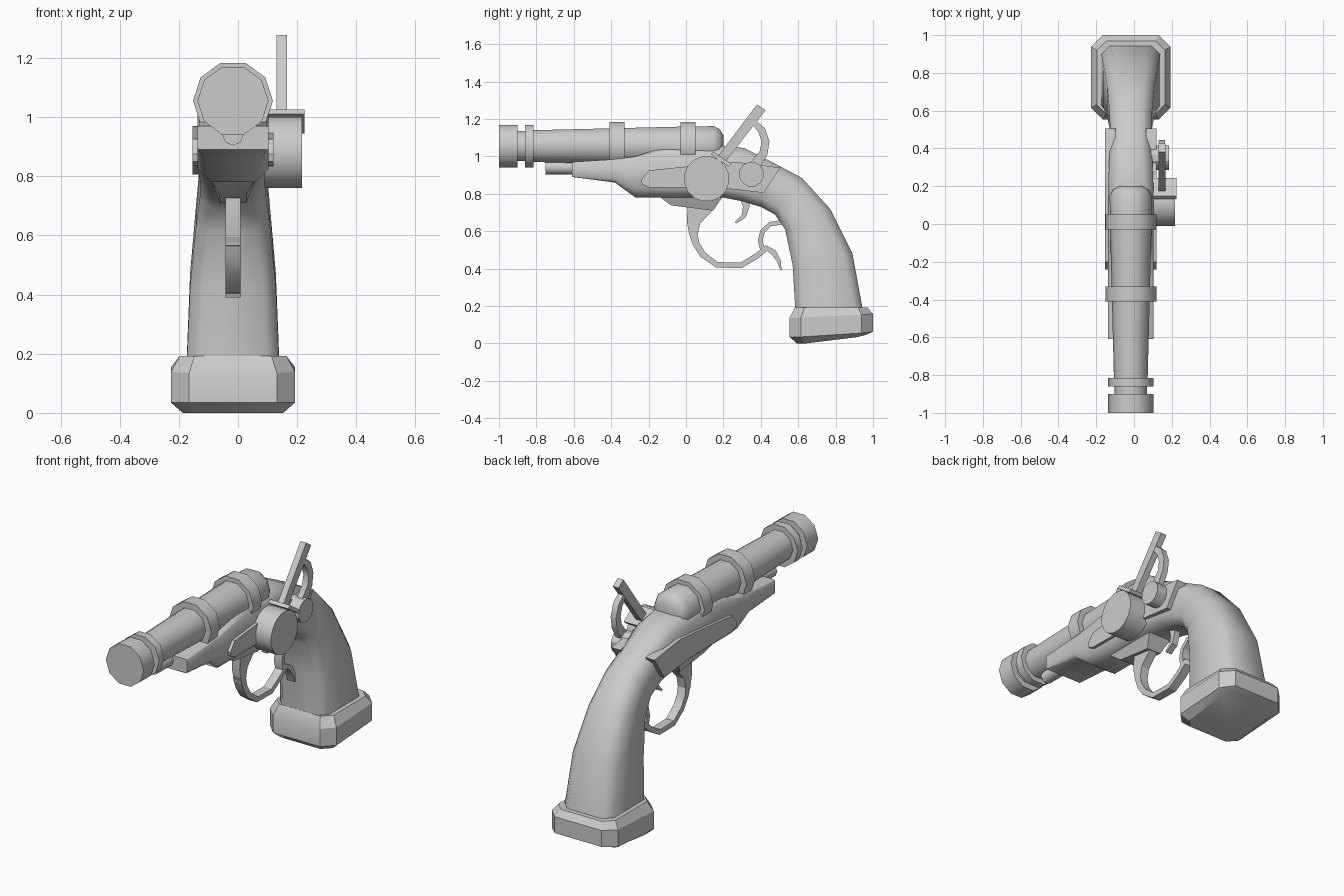
import bpy, bmesh, math
from mathutils import Vector

if "Cube" in bpy.data.objects:
    bpy.data.objects.remove(bpy.data.objects["Cube"])

CX = -0.017          # centre plane of the body
steel = bpy.data.materials.new("plain grey")
steel.diffuse_color = (0.6, 0.6, 0.6, 1)
steel.use_nodes = True
steel.node_tree.nodes["Principled BSDF"].inputs["Base Color"].default_value = steel.diffuse_color


def finish(name, bm, angle=30):
    bmesh.ops.recalc_face_normals(bm, faces=bm.faces)
    me = bpy.data.meshes.new(name)
    bm.to_mesh(me)
    bm.free()
    me.materials.append(steel)
    ob = bpy.data.objects.new(name, me)
    bpy.context.collection.objects.link(ob)
    bpy.ops.object.select_all(action='DESELECT')
    ob.select_set(True)
    bpy.context.view_layer.objects.active = ob
    bpy.ops.object.shade_smooth_by_angle(angle=math.radians(angle))
    return ob


def loft(name, rings, angle=30):
    """Skin closed rings of equal length and cap both ends."""
    bm = bmesh.new()
    vs = [[bm.verts.new(p) for p in r] for r in rings]
    n = len(vs[0])
    for a, b in zip(vs, vs[1:]):
        for i in range(n):
            j = (i + 1) % n
            bm.faces.new((a[i], a[j], b[j], b[i]))
    bm.faces.new(vs[0])
    bm.faces.new(vs[-1][::-1])
    return finish(name, bm, angle)


def lathe_y(name, profile, z, n=10, angle=37):
    """Turn (y, radius) pairs around a lengthwise axis."""
    ts = [2 * math.pi * i / n for i in range(n)]
    return loft(name, [[(CX + r * math.cos(t), y, z + r * math.sin(t)) for t in ts]
                       for y, r in profile], angle)


def plate(name, pts, x0, x1):
    """Extrude a (y, z) outline sideways."""
    return loft(name, [[(x, y, z) for y, z in pts] for x in (x0, x1)])


def disc(name, y, z, r, x0, x1, n):
    ts = [2 * math.pi * (i + 0.5) / n for i in range(n)]
    return plate(name, [(y + r * math.cos(t), z + r * math.sin(t)) for t in ts], x0, x1)


def strip(name, path, half_width, cx=CX):
    """Bent bar along (y, z, thickness) points."""
    rings = []
    for i, (y, z, t) in enumerate(path):
        a, b = path[max(i - 1, 0)], path[min(i + 1, len(path) - 1)]
        d = Vector((b[0] - a[0], b[1] - a[1])).normalized() * t / 2
        oy, oz = -d.y, d.x
        rings.append([(cx + s * half_width, y + k * oy, z + k * oz)
                      for s, k in ((-1, -1), (1, -1), (1, 1), (-1, 1))])
    return loft(name, rings)


# Barrel, muzzle rings and bands
BZ = 1.055
lathe_y("barrel", [(-0.83, .089), (0, .11), (.15, .112), (.18, .095), (.2, .06)], BZ, angle=50)
lathe_y("muzzle", [(-1, .12), (-.9, .12)], BZ)
lathe_y("muzzle_neck", [(-.91, .085), (-.85, .085)], BZ)
lathe_y("muzzle_ring", [(-.86, .12), (-.815, .12)], BZ)
for i, y in enumerate((-.41, -.03)):
    lathe_y(f"barrel_band_{i + 1}", [(y, .135), (y + .08, .135)], BZ)
lathe_y("ramrod", [(-.75, .036), (-.5, .036)], .94, n=8, angle=46)

# Stock and grip: top (y, z), bottom (y, z), half width, top and bottom chamfers
stations = [
    (-.61, .97, -.61, .89, .12, .005, .005),
    (-.38, .985, -.38, .86, .12, .005, .02),
    (-.27, 1.0, -.27, .78, .12, .01, .045),
    (-.11, 1.05, -.10, .78, .12, .03, .045),
    (.20, 1.055, .20, .78, .12, .045, .045),
    (.31, 1.045, .30, .76, .115, .05, .045),
    (.45, .975, .40, .73, .11, .05, .045),
    (.62, .885, .475, .69, .112, .05, .045),
    (.77, .72, .53, .61, .125, .05, .045),
    (.89, .48, .57, .42, .145, .05, .045),
    (.947, .17, .587, .14, .157, .045, .04),
]
rings = []
for ty, tz, by, bz, w, ct, cb in stations:
    top, bot = Vector((ty, tz)), Vector((by, bz))
    d = (bot - top).normalized()
    half = [(w - ct, top), (w, top + d * ct), (w, bot - d * cb), (w - cb, bot)]
    rings.append([(CX + x, p.x, p.y) for x, p in half] +
                 [(CX - x, p.x, p.y) for x, p in reversed(half)])
loft("stock_and_grip", rings, 46)

# Butt cap
def butt_ring(inset, height):
    hx, y0, y1, c = .21 - inset, .553 + inset, 1 - inset, .062 - inset * .4
    pts = [(hx, y0 + c), (hx, y1 - c), (hx - c, y1), (c - hx, y1),
           (-hx, y1 - c), (-hx, y0 + c), (c - hx, y0), (hx - c, y0)]
    return [(CX + x, y, height(y)) for x, y in pts]


loft("butt_cap", [
    butt_ring(.04, lambda y: max(0, .25 * (y - .78))),
    butt_ring(0, lambda y: .035 + max(0, .13 * (y - .78))),
    butt_ring(0, lambda y: .135 + .05 * (y - .55)),
    butt_ring(.03, lambda y: .193)])

# Side plates, mirrored
outline = [(-.24, .875), (-.2, .925), (.1, .955), (.27, .97), (.505, .94),
           (.415, .805), (.2, .83), (-.2, .835), (-.235, .85)]
for side, s in (("left", -1), ("right", 1)):
    plate(f"side_plate_{side}", outline, CX + s * .08, CX + s * .137)

# Lock on the right side: wheel, pan cover, cock
disc("lock_wheel", .11, .88, .122, .09, .217, 16)
plate("pan_cover", [(.132, 1.01), (.147, 1.025), (.243, .96), (.228, .945)], .10, .225)
disc("cock_pivot", .35, .905, .067, .09, .185, 12)
plate("cock_bar", [(.17, 1.0), (.21, .97), (.425, 1.247), (.38, 1.278)], .13, .166)
strip("cock_arm", [(.365, 1.18, .03), (.405, 1.14, .04), (.425, 1.08, .042),
                   (.415, 1.02, .045), (.375, .96, .055), (.35, .91, .06)], .017, .148)

# Trigger guard, its mount, and trigger
loft("guard_mount", [
    [(CX + s * w, y, z) for s, w, y, z in
     ((-1, .075, -.15, .79), (1, .075, -.15, .79), (1, .075, .2, .79), (-1, .075, .2, .79))],
    [(CX + s * .045, y, z) for s, y, z in
     ((-1, -.08, .738), (1, -.08, .738), (1, .145, .71), (-1, .145, .71))]])
plate("guard_root", [(.01, .735), (.15, .72), (.075, .64), (.058, .56), (.022, .565), (.004, .65)],
      CX - .025, CX + .025)
strip("trigger_guard", [(.035, .6, .045), (.055, .53, .036), (.09, .475, .034), (.165, .42, .03),
                        (.295, .418, .03), (.375, .465, .03), (.43, .51, .032), (.47, .485, .03),
                        (.497, .44, .02), (.508, .39, .006)], .025)
strip("guard_rear_curl", [(.41, .495, .025), (.397, .55, .026), (.41, .6, .026),
                          (.45, .638, .024), (.53, .65, .024)], .025)
strip("trigger", [(.31, .79, .05), (.322, .73, .035), (.308, .68, .025), (.265, .645, .01)], .018)
